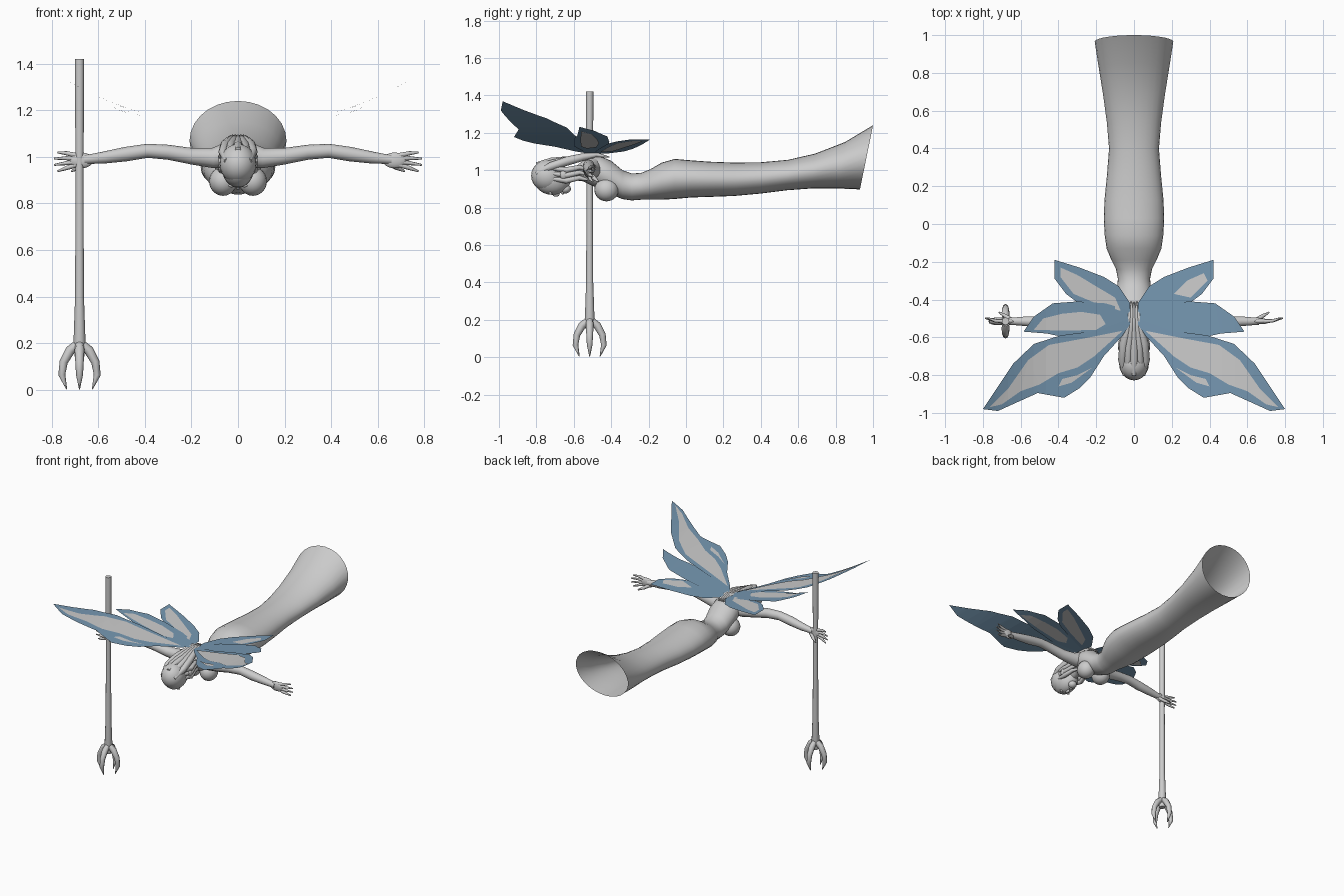
import bpy, bmesh, math
from mathutils import Vector, Matrix

if "Cube" in bpy.data.objects:
    bpy.data.objects.remove(bpy.data.objects["Cube"])


def material(name, colour):
    mat = bpy.data.materials.new(name)
    mat.use_nodes = True
    mat.diffuse_color = (*colour, 1)
    mat.node_tree.nodes["Principled BSDF"].inputs["Base Color"].default_value = (*colour, 1)
    return mat


STONE = material("stone_grey", (.6, .6, .6))
BLUE = material("wing_blue", (.18, .31, .44))


def finish(name, bm, mat, smooth=True, recalc=True):
    """Turn a bmesh into a named object."""
    if recalc:
        bmesh.ops.recalc_face_normals(bm, faces=bm.faces)
    for face in bm.faces:
        face.smooth = smooth and len(face.verts) < 5
    mesh = bpy.data.meshes.new(name)
    bm.to_mesh(mesh)
    bm.free()
    mesh.materials.append(mat)
    obj = bpy.data.objects.new(name, mesh)
    bpy.context.collection.objects.link(obj)
    return obj


def skin_rings(bm, rings, close_end=True):
    """Bridge rings of points into a skin."""
    loops = [[bm.verts.new(p) for p in ring] for ring in rings]
    n = len(loops[0])
    for a, b in zip(loops, loops[1:]):
        for i in range(n):
            j = (i + 1) % n
            bm.faces.new((a[i], a[j], b[j], b[i]))
    bm.faces.new(loops[0])
    if close_end:
        bm.faces.new(loops[-1])


def tube(name, points, ref=(0, 1, 0), n=10, flat=1.0):
    """Tapered tube through (x, y, z, radius) points."""
    bm = bmesh.new()
    centres = [Vector(p[:3]) for p in points]
    rings = []
    for i, c in enumerate(centres):
        tangent = centres[min(i + 1, len(points) - 1)] - centres[max(i - 1, 0)]
        u = tangent.cross(Vector(ref)).normalized()
        v = u.cross(tangent).normalized() * flat
        turn = [math.tau * k / n for k in range(n)]
        rings.append([c + points[i][3] * (u * math.cos(a) + v * math.sin(a)) for a in turn])
    skin_rings(bm, rings)
    return finish(name, bm, STONE)


def ellipsoid(name, centre, radii, segments=20):
    bm = bmesh.new()
    bmesh.ops.create_uvsphere(bm, u_segments=segments, v_segments=segments // 2 + 2, radius=1,
                              matrix=Matrix.Translation(centre) @ Matrix.Diagonal((*radii, 1)))
    return finish(name, bm, STONE)


# Body and flared open gown: y, low z, high z, half width, hem tilt
BODY = [
    (-.66, .93, 1.0, .032, 0), (-.59, .945, 1.02, .032, 0), (-.55, .94, 1.05, .055, 0),
    (-.51, .92, 1.07, .088, 0), (-.46, .9, 1.075, .1, 0), (-.4, .87, 1.05, .1, 0),
    (-.34, .845, 1.0, .09, 0), (-.29, .838, .982, .085, 0), (-.24, .842, .985, .095, 0),
    (-.19, .842, 1.005, .12, 0), (-.13, .842, 1.04, .145, 0), (-.06, .846, 1.06, .155, 0),
    (.03, .854, 1.052, .16, 0), (.13, .857, 1.045, .156, 0), (.26, .862, 1.04, .143, 0),
    (.4, .875, 1.042, .132, 0), (.54, .892, 1.055, .144, .005), (.68, .902, 1.088, .163, .01),
    (.83, .902, 1.15, .187, .02), (.965, .897, 1.24, .208, .035)]
bm = bmesh.new()
body_rings = []
for y, low, high, half, tilt in BODY:
    angles = [math.tau * k / 28 for k in range(28)]
    body_rings.append([(half * math.cos(a), y + tilt * math.sin(a),
                        (low + high) / 2 + (high - low) / 2 * math.sin(a)) for a in angles])
skin_rings(bm, body_rings, close_end=False)
finish("body_and_gown", bm, STONE)

# Head, hair cap and face
ellipsoid("head", (0, -.715, .955), (.07, .1, .087))
ellipsoid("hair_cap", (0, -.74, .97), (.079, .088, .085))
ellipsoid("chin", (0, -.645, .9), (.03, .03, .025), 12)
ellipsoid("nose", (0, -.695, .872), (.01, .02, .014), 10)
ellipsoid("lips", (0, -.66, .878), (.018, .008, .008), 10)

# Hair swept over the back
for k in range(-2, 3):
    x = k * .024
    tube(f"back_lock_{k + 3}", [
        (x, -.8, 1.03 - abs(x), .012), (x * 1.3, -.72, 1.045 - abs(x) * .5, .022),
        (x * 1.1, -.63, 1.05, .024), (x * .7, -.55, 1.07, .02),
        (x * .5, -.48, 1.083, .013), (x * .6, -.41, 1.07, .003)], ref=(1, 0, 0), n=8)

for side, word in ((1, "left"), (-1, "right")):
    # Face details, side hair and bust
    ellipsoid(f"{word}_eye", (side * .028, -.725, .877), (.014, .009, .008), 10)
    ellipsoid(f"{word}_ear", (side * .074, -.655, .975), (.012, .02, .024), 10)
    ellipsoid(f"{word}_bust", (side * .064, -.425, .895), (.06, .065, .062))
    for k in range(3):
        drop = k * .028
        tube(f"{word}_side_lock_{k + 1}", [
            (side * .06, -.72, 1.01 - drop, .01), (side * .07, -.64, 1.0 - drop, .016),
            (side * .055, -.57, 1.015 - drop, .013), (side * .045, -.5, 1.0 - drop, .003)],
            ref=(1, 0, 0), n=8)

    # Arm and open hand
    tube(f"{word}_arm", [
        (side * x, y, z, r) for x, y, z, r in (
            (.04, -.5, 1.01, .055), (.11, -.505, .995, .043), (.2, -.515, 1.003, .035),
            (.3, -.52, 1.02, .032), (.39, -.52, 1.026, .03), (.48, -.52, 1.012, .031),
            (.57, -.515, .998, .026), (.63, -.515, .991, .021), (.66, -.515, .988, .02))], n=14)
    ellipsoid(f"{word}_palm", (side * .672, -.515, .985), (.052, .015, .034), 14)
    for k in range(4):
        spread = k - 1.5
        reach = .79 - .007 * spread ** 2
        tube(f"{word}_finger_{k + 1}", [
            (side * .69, -.515, .986 + spread * .013, .011),
            (side * .735, -.512, .984 + spread * .021, .009),
            (side * reach, -.498, .979 + spread * .027, .004)], n=8)
    tube(f"{word}_thumb", [
        (side * .645, -.51, .975, .012), (side * .68, -.488, .955, .011),
        (side * .715, -.468, .938, .004)], n=8)

# Staff with a four-clawed foot
SX, SY = -.68, -.515
tube("staff", [(SX, SY, .14, .02), (SX, SY, .2, .026), (SX, SY, .4, .019),
               (SX, SY, .9, .017), (SX, SY, 1.42, .02)], n=12)
for k in range(4):
    c, s = round(math.cos(k * math.pi / 2)), round(math.sin(k * math.pi / 2))
    claw = ((.005, .2, .018), (.04, .17, .021), (.068, .12, .018), (.076, .065, .015), (.055, .003, .002))
    tube(f"claw_{k + 1}", [(SX + c * d, SY + s * d, z, r) for d, z, r in claw], ref=(-s, c, 0), n=8)

# Wing outlines in plan
FORE = [(.02, -.5), (.2, -.565), (.39, -.59), (.53, -.635), (.64, -.74), (.72, -.86), (.8, -.98),
        (.72, -.99), (.61, -.94), (.51, -.895), (.37, -.92), (.29, -.87), (.23, -.81), (.16, -.7),
        (.06, -.59), (.02, -.53)]
MID = [(.02, -.53), (.02, -.46), (.15, -.42), (.3, -.41), (.43, -.42), (.53, -.49), (.585, -.57),
       (.46, -.58), (.39, -.595), (.2, -.6)]
HIND = [(.02, -.5), (.02, -.42), (.08, -.33), (.16, -.28), (.29, -.23), (.42, -.19), (.42, -.29),
        (.36, -.37), (.3, -.415), (.2, -.45)]
FORE_PATCH = [(.06, -.565), (.26, -.605), (.45, -.64), (.56, -.72), (.665, -.87), (.765, -.97),
              (.7, -.955), (.6, -.885), (.5, -.85), (.4, -.79), (.3, -.76), (.21, -.7)]
FORE_SLIVER = [(.22, -.76), (.3, -.8), (.38, -.82), (.4, -.86), (.33, -.84)]
MID_PATCH = [(.53, -.56), (.48, -.5), (.38, -.475), (.28, -.465), (.18, -.48), (.15, -.53),
             (.2, -.56), (.36, -.565)]
HIND_PATCH = [(.39, -.23), (.39, -.28), (.32, -.37), (.2, -.42), (.07, -.46), (.1, -.39),
              (.2, -.33), (.3, -.27)]
HIND_TIP = [(.37, -.26), (.39, -.3), (.3, -.39), (.21, -.37), (.28, -.3)]


def wing_sheet(name, outline, side, drop, mat, lift=0.0):
    """Thin sheet cut from an outline and curved upward toward the tip."""
    bm = bmesh.new()
    face = bm.faces.new([bm.verts.new((x, y, 0)) for x, y in outline])
    bmesh.ops.triangulate(bm, faces=[face])
    for k in range(1, 12):
        bmesh.ops.bisect_plane(bm, geom=bm.verts[:] + bm.edges[:] + bm.faces[:],
                               plane_co=(k / 15, 0, 0), plane_no=(1, 0, 0))
    for v in bm.verts:
        x = v.co.x
        v.co.z = 1.085 + (.25 - drop) * x + .52 * max(0, x - .4) ** 2 + lift
        v.co.x = side * x
    bm.normal_update()
    bmesh.ops.reverse_faces(bm, faces=[f for f in bm.faces if f.normal.z < 0])
    return finish(name, bm, mat, smooth=False, recalc=False)


PLATE = .003
for side, word in ((1, "left"), (-1, "right")):
    # Blue wing panels
    wing_sheet(f"{word}_fore_wing", FORE, side, 0, BLUE)
    wing_sheet(f"{word}_mid_wing", MID, side, .03, BLUE)
    wing_sheet(f"{word}_hind_wing", HIND, side, .06, BLUE)
    # Grey markings on the upper faces
    wing_sheet(f"{word}_fore_marking", FORE_PATCH, side, 0, STONE, PLATE)
    wing_sheet(f"{word}_fore_sliver", FORE_SLIVER, side, 0, STONE, PLATE)
    wing_sheet(f"{word}_hind_marking", HIND_TIP if side > 0 else HIND_PATCH, side, .06, STONE, PLATE)
    if side < 0:
        wing_sheet(f"{word}_mid_marking", MID_PATCH, side, .03, STONE, PLATE)
    # Grey markings underneath
    wing_sheet(f"{word}_mid_under_marking", MID_PATCH, side, .03, STONE, -PLATE)
    wing_sheet(f"{word}_hind_under_marking", HIND_PATCH, side, .06, STONE, -PLATE)
